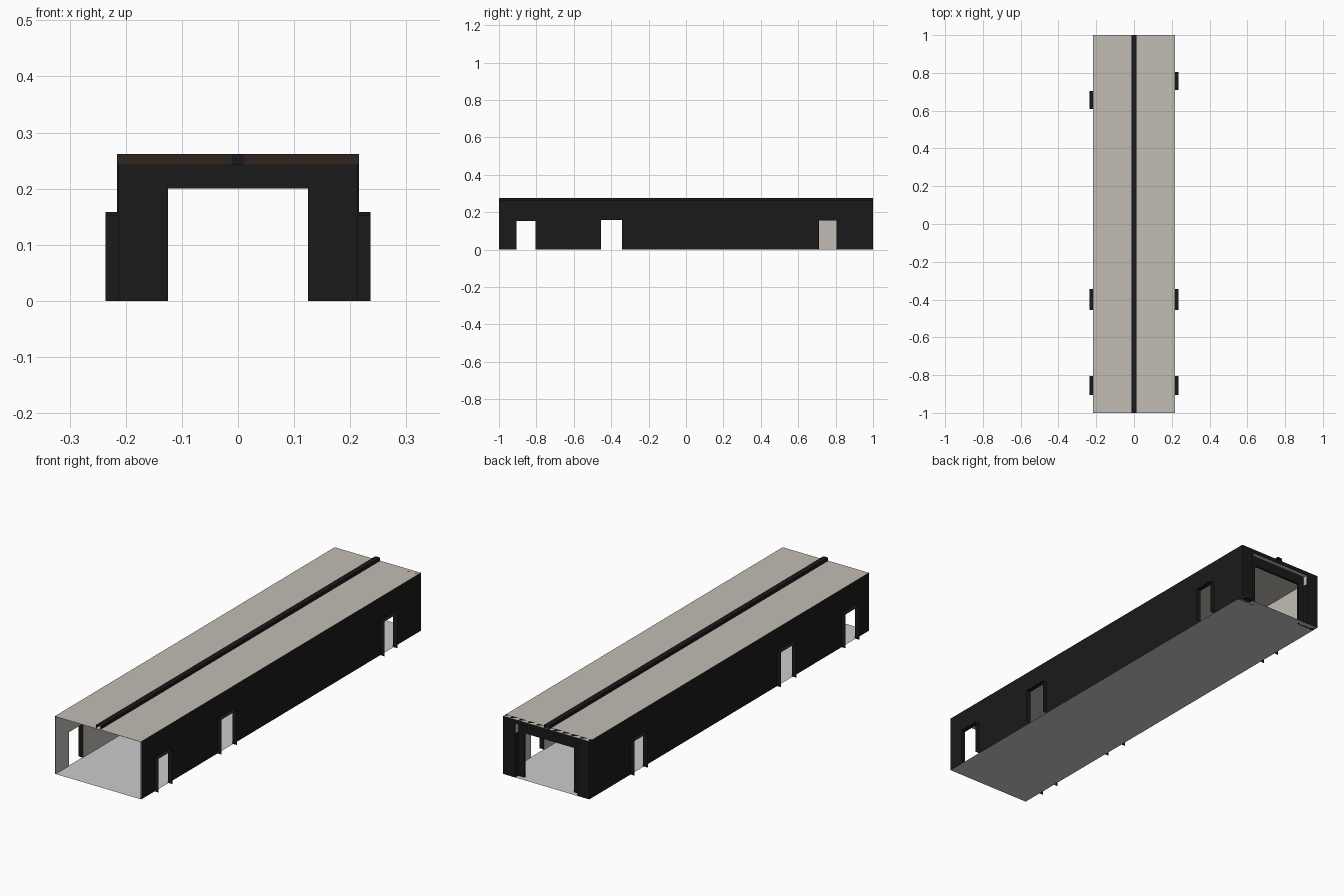
import bpy

if "Cube" in bpy.data.objects:
    bpy.data.objects.remove(bpy.data.objects["Cube"])

W, L, H = 0.216, 1.0, 0.262      # half width, half length, roof height
GAP = 0.003                      # distance between outer shell and lining


def material(name, rgb):
    m = bpy.data.materials.new(name)
    m.diffuse_color = (*rgb, 1)
    m.use_nodes = True
    m.node_tree.nodes["Principled BSDF"].inputs["Base Color"].default_value = m.diffuse_color
    return m


BLACK = material("black_shell", (0.01, 0.01, 0.01))
STONE = material("warm_grey", (0.54, 0.51, 0.46))
BROWN = material("dark_brown", (0.03, 0.018, 0.014))


def mesh(name, verts, faces, mat=None):
    me = bpy.data.meshes.new(name)
    me.from_pydata(verts, [], faces)
    ob = bpy.data.objects.new(name, me)
    bpy.context.collection.objects.link(ob)
    if mat:
        me.materials.append(mat)
    return ob


def sheets(name, quads, mat=None):
    verts = [v for q in quads for v in q]
    faces = [tuple(range(4 * i, 4 * i + 4)) for i in range(len(quads))]
    return mesh(name, verts, faces, mat)


def flat(w, z, up=True):
    q = [(-w, -L, z), (w, -L, z), (w, L, z), (-w, L, z)]
    return q if up else q[::-1]


def upright(x, y0, y1, z0, z1, side):
    # wall rectangle at x facing +x (side 1) or -x (side -1)
    q = [(x, y0, z0), (x, y1, z0), (x, y1, z1), (x, y0, z1)]
    return q if side > 0 else q[::-1]


def wall(name, side, x, facing, top, doors, mat):
    # full-height panels between doors, short panels over them
    quads, y = [], -L
    for y0, y1, h in doors:
        quads.append(upright(side * x, y, y0, 0, top, facing))
        quads.append(upright(side * x, y0, y1, h, top, facing))
        y = y1
    quads.append(upright(side * x, y, L, 0, top, facing))
    return sheets(name, quads, mat)


def portal(name, w, h, iw, ih, y0, y1, mat):
    # solid n-shaped frame extruded along y
    prof = [(-w, 0), (-w, h), (w, h), (w, 0), (iw, 0), (iw, ih), (-iw, ih), (-iw, 0)]
    verts = [(x, y, z) for y in (y0, y1) for x, z in prof]
    front = [(0, 1, 6, 7), (1, 2, 5, 6), (2, 3, 4, 5)]
    faces = [f[::-1] for f in front] + [tuple(i + 8 for i in f) for f in front]
    faces = [f[::-1] for f in faces]
    faces += [(i, (i + 1) % 8, (i + 1) % 8 + 8, i + 8) for i in range(8)]
    ob = mesh(name, verts, faces, mat)
    import bmesh
    bm = bmesh.new()
    bm.from_mesh(ob.data)
    bmesh.ops.recalc_face_normals(bm, faces=bm.faces)
    bm.to_mesh(ob.data)
    bm.free()
    return ob


# floor, roof and ceiling
sheets("floor", [flat(W, 0)])
sheets("roof", [flat(W, H)], STONE)
sheets("ceiling", [flat(W - GAP, H - GAP, False)], STONE)

# side walls with doorways, linings and projecting door surrounds
DOORS = {
    "right": (1, [(-0.905, -0.805, 0.153), (-0.455, -0.343, 0.158), (0.71, 0.805, 0.157)]),
    "left": (-1, [(-0.905, -0.805, 0.153), (-0.455, -0.343, 0.158), (0.61, 0.705, 0.157)]),
}
for label, (s, doors) in DOORS.items():
    wall(f"{label}_wall", s, W, s, H, doors, BLACK)
    wall(f"{label}_wall_lining", s, W - GAP, -s, H - GAP, doors, STONE)
    for n, (y0, y1, h) in enumerate(doors, 1):
        a, b = s * (W - GAP), s * 0.236
        sheets(f"{label}_door_surround_{n}", [
            [(a, y0, 0), (b, y0, 0), (b, y0, h), (a, y0, h)],
            [(a, y1, 0), (a, y1, h), (b, y1, h), (b, y1, 0)],
            [(a, y0, h), (b, y0, h), (b, y1, h), (a, y1, h)]], BLACK)

# rear portal: outer frame flush with the end, inner frame set back
portal("rear_outer_frame", W, H, 0.156, 0.245, 0.978, L, BLACK)
portal("rear_inner_frame", W - GAP, 0.246, 0.125, 0.2, 0.968, 0.978, BLACK)

# pale trim at the top of the recess
r, zt, ya, yb = 0.155, 0.244, 0.978, 0.999
sheets("rear_recess_trim", [
    [(-r, ya, zt), (r, ya, zt), (r, yb, zt), (-r, yb, zt)],
    upright(-r, ya, yb, 0.2, zt, 1),
    upright(r, ya, yb, 0.2, zt, -1)], STONE)

# brown band above the inner frame, with a dark centre block
y = 0.967
sheets("rear_brown_band", [[(-W, y, 0.243), (W, y, 0.243), (W, y, H), (-W, y, H)]], BROWN)
y = 0.965
sheets("rear_centre_block", [[(-0.012, y, 0.243), (0.012, y, 0.243),
                              (0.012, y, H), (-0.012, y, H)]], BLACK)

# open-ended ridge strip along the roof
k, zr = 0.012, 0.276
sheets("ridge_strip", [
    flat(k, zr),
    upright(k, -L, L, H, zr, 1),
    upright(-k, -L, L, H, zr, -1)], BLACK)
